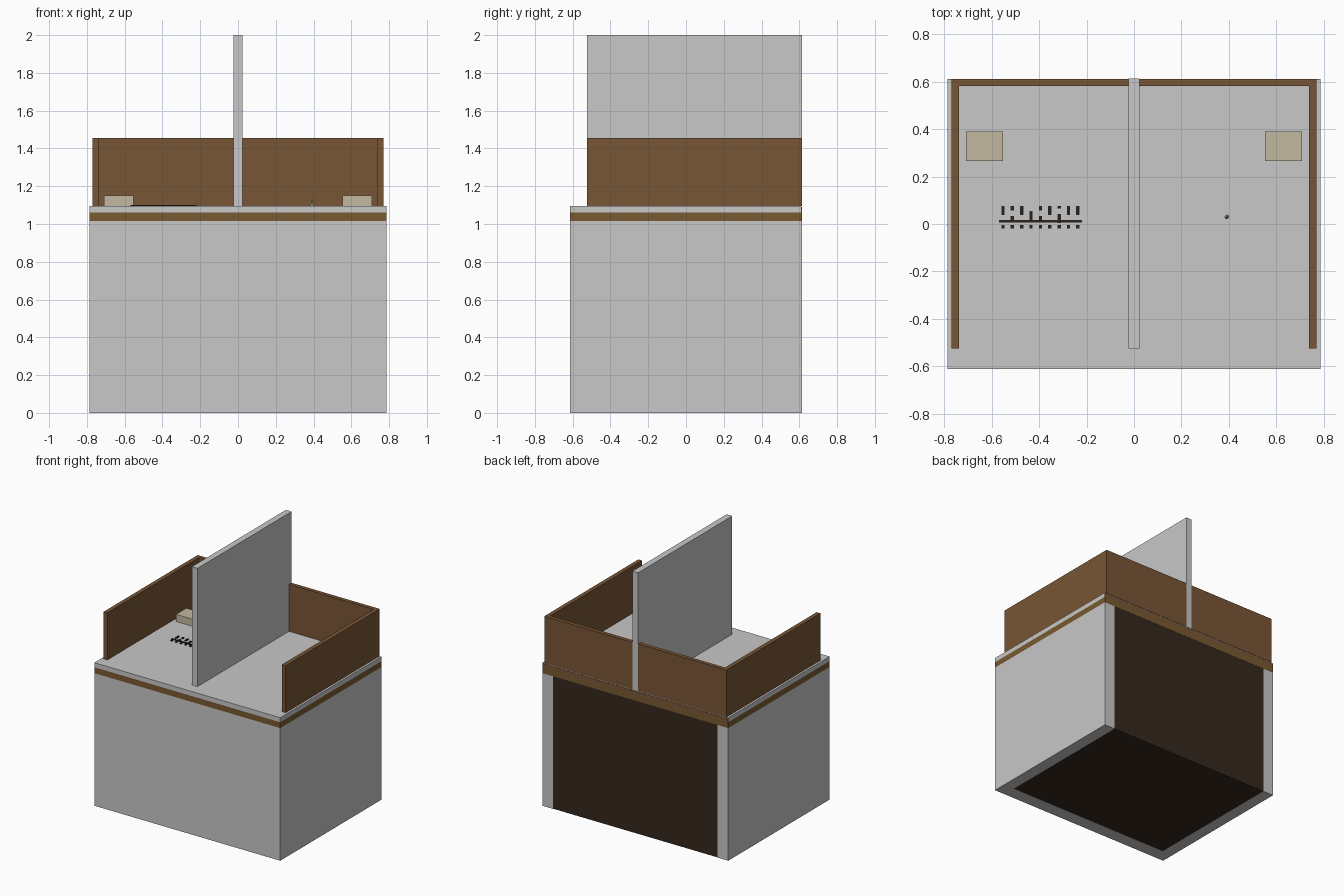
import bpy, bmesh

if "Cube" in bpy.data.objects:
    bpy.data.objects.remove(bpy.data.objects["Cube"])

def mat(name, r, g, b):
    m = bpy.data.materials.new(name)
    m.diffuse_color = (r, g, b, 1)
    m.use_nodes = True
    m.node_tree.nodes["Principled BSDF"].inputs["Base Color"].default_value = m.diffuse_color
    return m

GREY = mat("light_grey", 0.58, 0.58, 0.58)
BROWN = mat("wood_brown", 0.19, 0.092, 0.036)
BAND = mat("band_brown", 0.19, 0.102, 0.030)
DARK = mat("dark_interior", 0.036, 0.021, 0.013)
BEIGE = mat("beige", 0.54, 0.48, 0.35)
BLACK = mat("near_black", 0.022, 0.016, 0.012)
OLIVE = mat("olive", 0.42, 0.36, 0.20)

def finish(name, bm, m):
    me = bpy.data.meshes.new(name)
    bm.to_mesh(me)
    bm.free()
    me.materials.append(m)
    ob = bpy.data.objects.new(name, me)
    bpy.context.collection.objects.link(ob)
    return ob

def add_box(bm, x0, x1, y0, y1, z0, z1):
    vs = bmesh.ops.create_cube(bm, size=1)["verts"]
    for v in vs:
        v.co.x = x1 if v.co.x > 0 else x0
        v.co.y = y1 if v.co.y > 0 else y0
        v.co.z = z1 if v.co.z > 0 else z0

def box(name, m, *b):
    bm = bmesh.new()
    add_box(bm, *b)
    return finish(name, bm, m)

W, D = 0.787, 0.613      # half width and half depth
P = 0.697                # inner half width between side panels
F = -0.51                # inner face of the front panel
B, T = 1.015, 1.095      # cabinet top, counter top

# Cabinet: front and side panels around a dark core that shows behind and below
box("front_panel", GREY, -W, W, -D, F, 0, B)
for s, n in ((-1, "left"), (1, "right")):
    xs = sorted((s * P, s * W))
    box(n + "_panel", GREY, *xs, F, D, 0, B)
box("dark_core", DARK, -P, P, F, D - 0.001, 0.001, B)

# Counter: wooden band and slab
box("wood_band", BAND, -W, W, -D, D, B, 1.06)
box("counter_slab", GREY, -W, W, -D, D - 0.003, 1.06, T)

# Low wooden walls; the back one covers the slab's rear edge
for s, n in ((-1, "left"), (1, "right")):
    xs = sorted((s * 0.739, s * 0.771))
    box(n + "_wall", BROWN, *xs, -0.525, 0.583, T, 1.455)
box("back_wall", BROWN, -0.771, 0.771, 0.583, D, T, 1.455)
box("slab_rear_strip", BROWN, -W, W, D - 0.003, D, 1.06, T - 0.006)

# Tall divider
box("divider", GREY, -0.024, 0.024, -0.525, D + 0.0005, T, 2.0)

# Small beige blocks
for s, n in ((-1, "left"), (1, "right")):
    xs = sorted((s * 0.553, s * 0.71))
    box(n + "_block", BEIGE, *xs, 0.266, 0.39, T, 1.15)

# Thin dark bar with rows of tick plates
bm = bmesh.new()
Z = (T, T + 0.006)
add_box(bm, -0.57, -0.22, 0.007, 0.017, *Z)
for i in range(9):
    x = -0.553 + i * 0.0395
    if i in (1, 4):
        spans = [(0.057, 0.075), (0.017, 0.034)]
    elif i == 3:
        spans = [(0.008, 0.055)]
    elif i == 6:
        spans = [(0.066, 0.075), (0.004, 0.042)]
    else:
        spans = [(0.037, 0.075)]
    for y0, y1 in spans + [(-0.018, -0.005)]:
        add_box(bm, x - 0.007, x + 0.007, y0, y1, *Z)
finish("tick_plates", bm, BLACK)

# Tiny pointed peg
bm = bmesh.new()
bmesh.ops.create_cone(bm, cap_ends=True, segments=12, radius1=0.008, radius2=0.001, depth=0.036)
bmesh.ops.translate(bm, verts=bm.verts, vec=(0.392, 0.03, T + 0.018))
finish("peg", bm, OLIVE)
